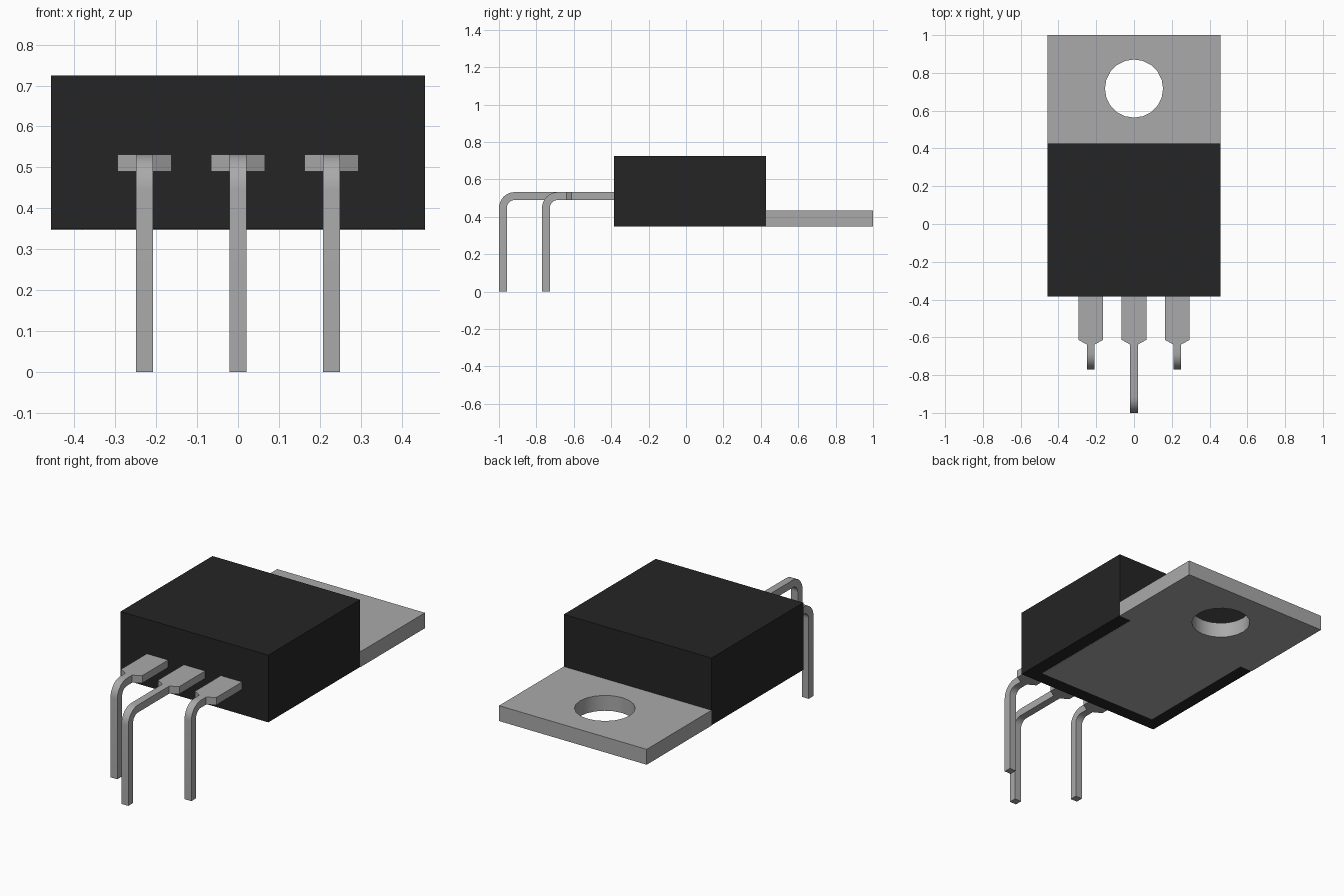
import bpy, bmesh
from math import sin, cos, pi, radians

cube = bpy.data.objects.get("Cube")
if cube:
    bpy.data.objects.remove(cube, do_unlink=True)


def make_material(name, value):
    mat = bpy.data.materials.new(name)
    mat.use_nodes = True
    colour = (value, value, value, 1)
    mat.diffuse_color = colour
    mat.node_tree.nodes["Principled BSDF"].inputs["Base Color"].default_value = colour
    return mat


metal = make_material("grey metal", 0.40)
plastic = make_material("black plastic", 0.018)


def finish(bm, name, mat):
    bmesh.ops.recalc_face_normals(bm, faces=bm.faces)
    mesh = bpy.data.meshes.new(name)
    bm.to_mesh(mesh)
    bm.free()
    mesh.materials.append(mat)
    obj = bpy.data.objects.new(name, mesh)
    bpy.context.collection.objects.link(obj)
    bpy.ops.object.select_all(action='DESELECT')
    bpy.context.view_layer.objects.active = obj
    obj.select_set(True)
    bpy.ops.object.shade_smooth_by_angle(angle=radians(30))
    return obj


def extrude_outlines(name, mat, outlines, z0, z1):
    """Fill closed outlines (later ones are holes) and extrude them upwards."""
    bm = bmesh.new()
    edges = []
    for points in outlines:
        vs = [bm.verts.new((x, y, z0)) for x, y in points]
        edges += [bm.edges.new((v, vs[i - 1])) for i, v in enumerate(vs)]
    bmesh.ops.triangle_fill(bm, edges=edges, use_beauty=True, normal=(0, 0, 1))
    extruded = bmesh.ops.extrude_face_region(bm, geom=bm.faces[:])
    top = [g for g in extruded["geom"] if isinstance(g, bmesh.types.BMVert)]
    bmesh.ops.translate(bm, verts=top, vec=(0, 0, z1 - z0))
    return finish(bm, name, mat)


HALF = 0.457          # half width of body and tab
FRONT, BACK = -0.385, 0.427

# Plastic body
extrude_outlines("body", plastic, [[(-HALF, FRONT), (HALF, FRONT), (HALF, BACK), (-HALF, BACK)]],
                 0.349, 0.725)

# Heat sink tab: full width behind the body, narrower where it shows underneath
INNER, INSET = 0.38, -0.305
right_side = [(INNER, INSET), (INNER, BACK), (HALF, BACK), (HALF, 1.0)]
left_side = [(-x, y) for x, y in reversed(right_side)]
SIDES = 20
hole = [(0.154 * cos(2 * pi * i / SIDES), 0.717 + 0.154 * sin(2 * pi * i / SIDES))
        for i in range(SIDES)]
extrude_outlines("heat_sink_tab", metal, [right_side + left_side, hole], 0.347, 0.433)


# Bent leads: a rectangular section swept out of the body and down to the ground
def make_lead(name, x, tip_y):
    top, thick, radius, steps = 0.532, 0.042, 0.085, 8
    wide, narrow = 0.066, 0.021
    # each station: outer point, inner point, half width
    stations = [((y, top), (y, top - thick), w)
                for y, w in ((FRONT + 0.05, wide), (-0.613, wide), (-0.638, narrow))]
    cy, cz = tip_y + radius, top - radius
    for i in range(steps + 1):
        a = pi / 2 * i / steps
        outer, inner = [(cy - r * sin(a), cz + r * cos(a)) for r in (radius, radius - thick)]
        stations.append((outer, inner, narrow))
    stations.append(((tip_y, 0), (tip_y + thick, 0), narrow))

    bm = bmesh.new()
    rings = [[bm.verts.new((x + s * w, *p)) for s, p in ((-1, o), (1, o), (1, i), (-1, i))]
             for o, i, w in stations]
    for a, b in zip(rings, rings[1:]):
        for k in range(4):
            bm.faces.new((a[k - 1], a[k], b[k], b[k - 1]))
    bm.faces.new(rings[0])
    bm.faces.new(rings[-1])
    finish(bm, name, metal)


make_lead("right_lead", -0.229, -0.77)
make_lead("centre_lead", 0, -1.0)
make_lead("left_lead", 0.229, -0.77)
